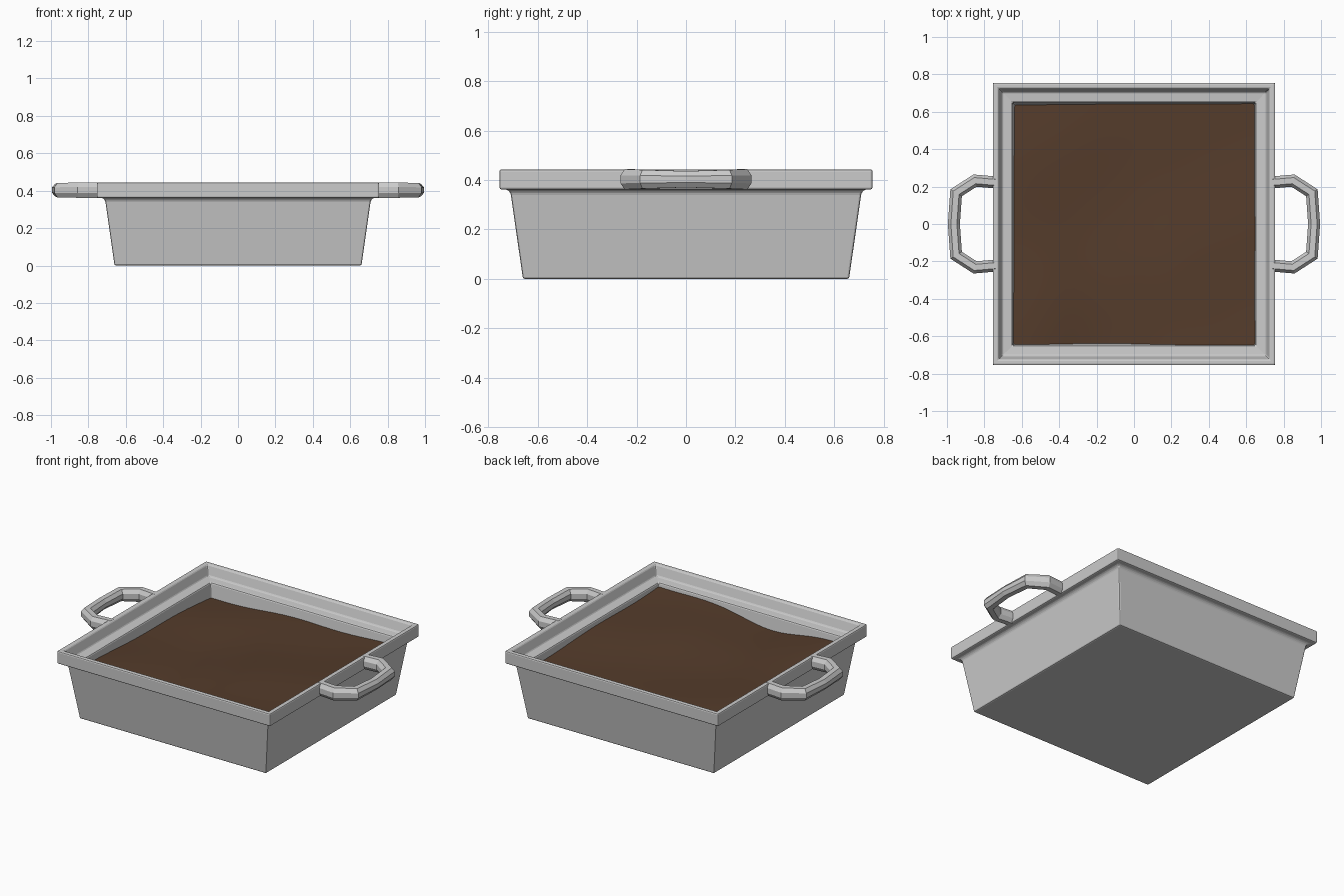
import bpy, math
from mathutils import Vector

if "Cube" in bpy.data.objects:
    bpy.data.objects.remove(bpy.data.objects["Cube"])


def make(name, verts, faces):
    me = bpy.data.meshes.new(name)
    me.from_pydata(verts, [], faces)
    me.update()
    ob = bpy.data.objects.new(name, me)
    bpy.context.collection.objects.link(ob)
    return ob


def loft(name, rings):
    """Skin closed rings of equal length and cap both ends."""
    n = len(rings[0])
    verts = [v for r in rings for v in r]
    faces = [(i * n + j, i * n + (j + 1) % n, (i + 1) * n + (j + 1) % n, (i + 1) * n + j)
             for i in range(len(rings) - 1) for j in range(n)]
    faces.append(tuple(reversed(range(n))))
    faces.append(tuple(range(len(verts) - n, len(verts))))
    return make(name, verts, faces)


# Pan: square rings following the wall section, outside then inside
section = [(0.66, 0), (0.71, 0.348), (0.725, 0.362), (0.755, 0.362), (0.755, 0.443),
           (0.725, 0.443), (0.705, 0.378), (0.65, 0.373), (0.605, 0.05)]
pan = loft("pan", [[(-h, -h, z), (h, -h, z), (h, h, z), (-h, h, z)] for h, z in section])
bev = pan.modifiers.new("edge_bevel", 'BEVEL')
bev.width = 0.008
bev.segments = 2
bev.limit_method = 'ANGLE'
bev.angle_limit = math.radians(25)

# Handles: chamfered section swept along a faceted loop, thinner at the middle
half = [(0.735, -0.222, 0.041), (0.85, -0.232, 0.041), (0.951, -0.167, 0.038), (0.963, 0, 0.033)]
path = half + [(x, -y, h) for x, y, h in reversed(half[:-1])]
pts = [Vector((x, y)) for x, y, _ in path]


def handle(name, side):
    rings = []
    for i, (x, y, h) in enumerate(path):
        a = (pts[i] - pts[max(i - 1, 0)])
        b = (pts[min(i + 1, len(pts) - 1)] - pts[i])
        a = a.normalized() if a.length else b.normalized()
        b = b.normalized() if b.length else a
        t = (a + b).normalized()
        stretch = 1 / t.dot(a)
        n = Vector((t.y, -t.x)) * stretch
        w = 0.032
        cs = [(w, -h * .4), (w, h * .4), (w * .5, h), (-w * .5, h),
              (-w, h * .4), (-w, -h * .4), (-w * .5, -h), (w * .5, -h)]
        rings.append([(side * (x + n.x * u), y + n.y * u, 0.403 + v) for u, v in cs])
    if side > 0:
        rings = [list(reversed(r)) for r in rings]
    return loft(name, rings)


handles = [handle("handle_right", 1), handle("handle_left", -1)]

# Filling: uneven surface, lowest at back left and highest at front right
N = 28


def height(x, y):
    u, v = x / 1.28 + .5, y / 1.28 + .5
    base = (.33 * (1 - u) + .355 * u) * (1 - v) + (.285 * (1 - u) + .32 * u) * v
    dip = -.045 * math.exp(-((u - .35) / .22) ** 2) * (1 - v)
    ripple = .006 * math.sin(11 * u + 3 * v) + .005 * math.sin(9 * v - 4 * u + 1)
    return base + dip + ripple


verts = []
for j in range(N + 1):
    for i in range(N + 1):
        x, y = 2 * i / N - 1, 2 * j / N - 1
        z = height(x * .64, y * .64)
        s = 0.605 + (z - .05) * 0.045 / 0.323 + .001
        verts.append((x * s, y * s, z))
faces = [(j * (N + 1) + i, j * (N + 1) + i + 1, (j + 1) * (N + 1) + i + 1, (j + 1) * (N + 1) + i)
         for j in range(N) for i in range(N)]
filling = make("filling", verts, faces)
brown = bpy.data.materials.new("brown")
brown.diffuse_color = (0.09, 0.045, 0.024, 1)
brown.use_nodes = True
brown.node_tree.nodes["Principled BSDF"].inputs["Base Color"].default_value = brown.diffuse_color
filling.data.materials.append(brown)
for p in filling.data.polygons:
    p.use_smooth = True

# Consistent outward normals
import bmesh
for ob in [pan] + handles:
    bm = bmesh.new()
    bm.from_mesh(ob.data)
    bmesh.ops.recalc_face_normals(bm, faces=bm.faces)
    bm.to_mesh(ob.data)
    bm.free()
